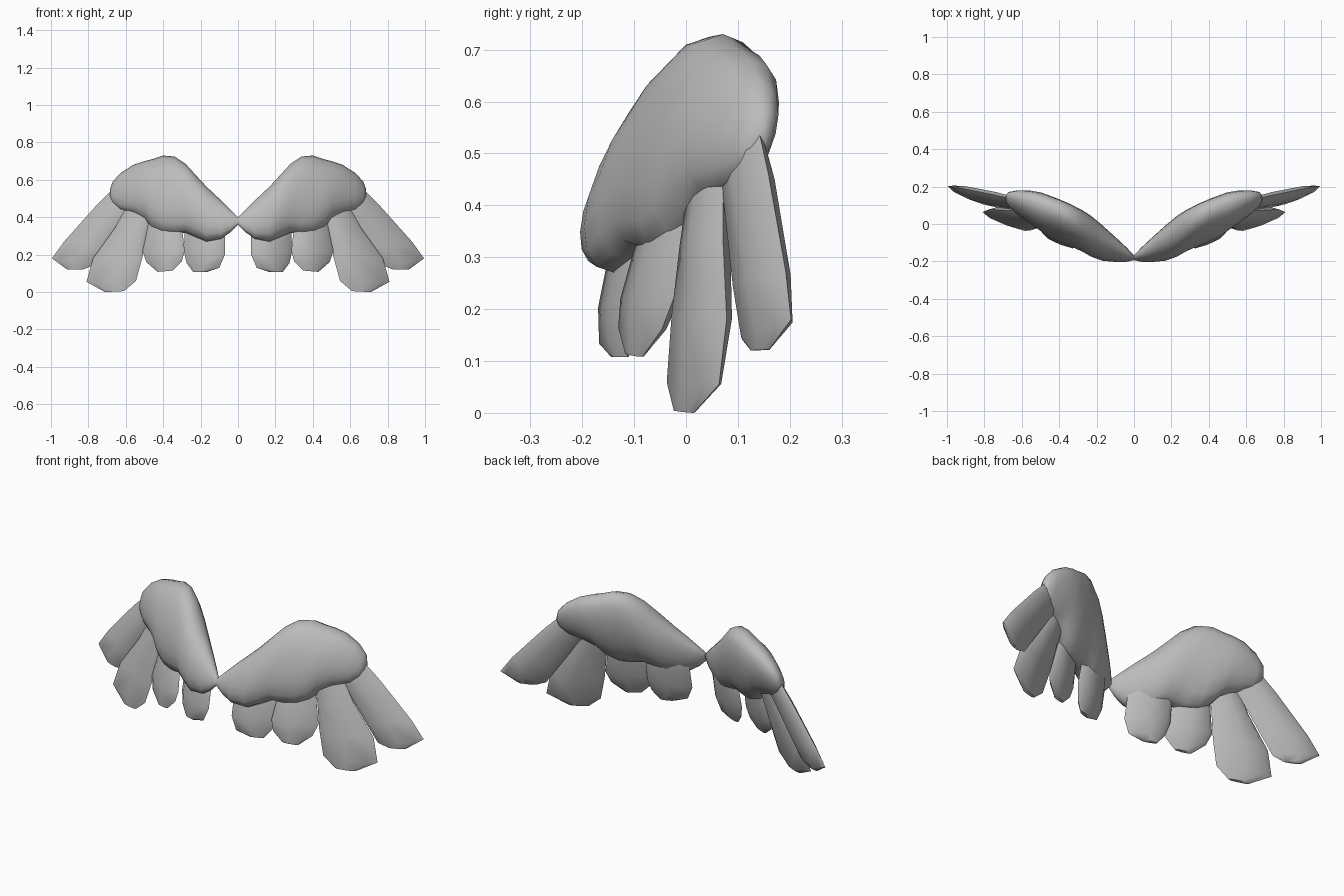
import bpy, bmesh, math

cube = bpy.data.objects.get("Cube")
if cube:
    bpy.data.objects.remove(cube, do_unlink=True)

grey = bpy.data.materials.new("plain_grey")
grey.use_nodes = True
grey.diffuse_color = (0.5, 0.5, 0.5, 1)
grey.node_tree.nodes["Principled BSDF"].inputs["Base Color"].default_value = (0.5, 0.5, 0.5, 1)


def power(v, p):
    return math.copysign(abs(v) ** p, v)


def loft(name, side, plane, stations, sides, bulge):
    """Rounded sections between paired edge points (x, z), laid on a sloping plane."""
    y0, slope_x, slope_z = plane
    bm = bmesh.new()
    rings = []
    for ax, az, bx, bz, half in stations:
        ring = []
        for i in range(sides):
            a = 2 * math.pi * i / sides
            k = 0.5 + 0.5 * math.cos(a)
            x, z = ax + (bx - ax) * k, az + (bz - az) * k
            y = y0 + slope_x * x + slope_z * z + half * power(math.sin(a), bulge)
            ring.append(bm.verts.new((side * x, y, z)))
        rings.append(ring)
    for r, s in zip(rings, rings[1:]):
        for i in range(sides):
            j = (i + 1) % sides
            bm.faces.new((r[i], r[j], s[j], s[i]))
    bm.faces.new(rings[0])
    bm.faces.new(rings[-1])
    bmesh.ops.recalc_face_normals(bm, faces=bm.faces)
    mesh = bpy.data.meshes.new(name)
    bm.to_mesh(mesh)
    bm.free()
    mesh.materials.append(grey)
    obj = bpy.data.objects.new(name, mesh)
    bpy.context.collection.objects.link(obj)
    bpy.ops.object.select_all(action="DESELECT")
    obj.select_set(True)
    bpy.context.view_layer.objects.active = obj
    bpy.ops.object.shade_smooth_by_angle(angle=math.radians(50))


# Wing arm: x, bottom, top, half thickness
arm = [
    (0, .36, .40, .012), (.04, .32, .44, .035), (.09, .285, .49, .057),
    (.17, .27, .565, .087), (.23, .295, .63, .1), (.28, .318, .685, .1),
    (.34, .308, .725, .1), (.40, .31, .73, .1), (.46, .34, .71, .1),
    (.50, .39, .70, .095), (.56, .42, .68, .08), (.63, .44, .635, .055),
    (.67, .475, .59, .035), (.685, .505, .55, .015),
]

# Feathers: sloping plane, then inner edge, outer edge and half thickness from root to tip
feathers = {
    "outer_feather": ((-.228, .4, .18), [
        (.50, .50, .62, .60, .02), (.60, .40, .76, .46, .03),
        (.71, .24, .93, .27, .03), (.78, .14, .995, .18, .022),
        (.83, .12, .915, .122, .008)]),
    "long_feather": ((-.248, .37, .22), [
        (.45, .45, .57, .50, .025), (.485, .32, .66, .34, .032),
        (.51, .19, .775, .18, .032), (.545, .06, .81, .055, .024),
        (.61, .005, .71, 0, .01)]),
    "middle_feather": ((-.283, .4, .25), [
        (.32, .45, .46, .45, .025), (.295, .31, .49, .31, .034),
        (.285, .22, .51, .22, .034), (.30, .165, .49, .16, .026),
        (.35, .115, .43, .108, .01)]),
    "inner_feather": ((-.22, .35, .2), [
        (.10, .42, .25, .42, .022), (.07, .32, .285, .32, .034),
        (.07, .20, .29, .22, .034), (.10, .13, .275, .155, .024),
        (.165, .108, .24, .108, .01)]),
}

# Left and right wings
for label, side in (("left", 1), ("right", -1)):
    stations = [(x, low, x, high, half) for x, low, high, half in arm]
    loft(label + "_wing_arm", side, (-.275, .41, .25), stations, 16, .9)
    for name, (plane, rows) in feathers.items():
        loft(label + "_" + name, side, plane, rows, 8, .8)
